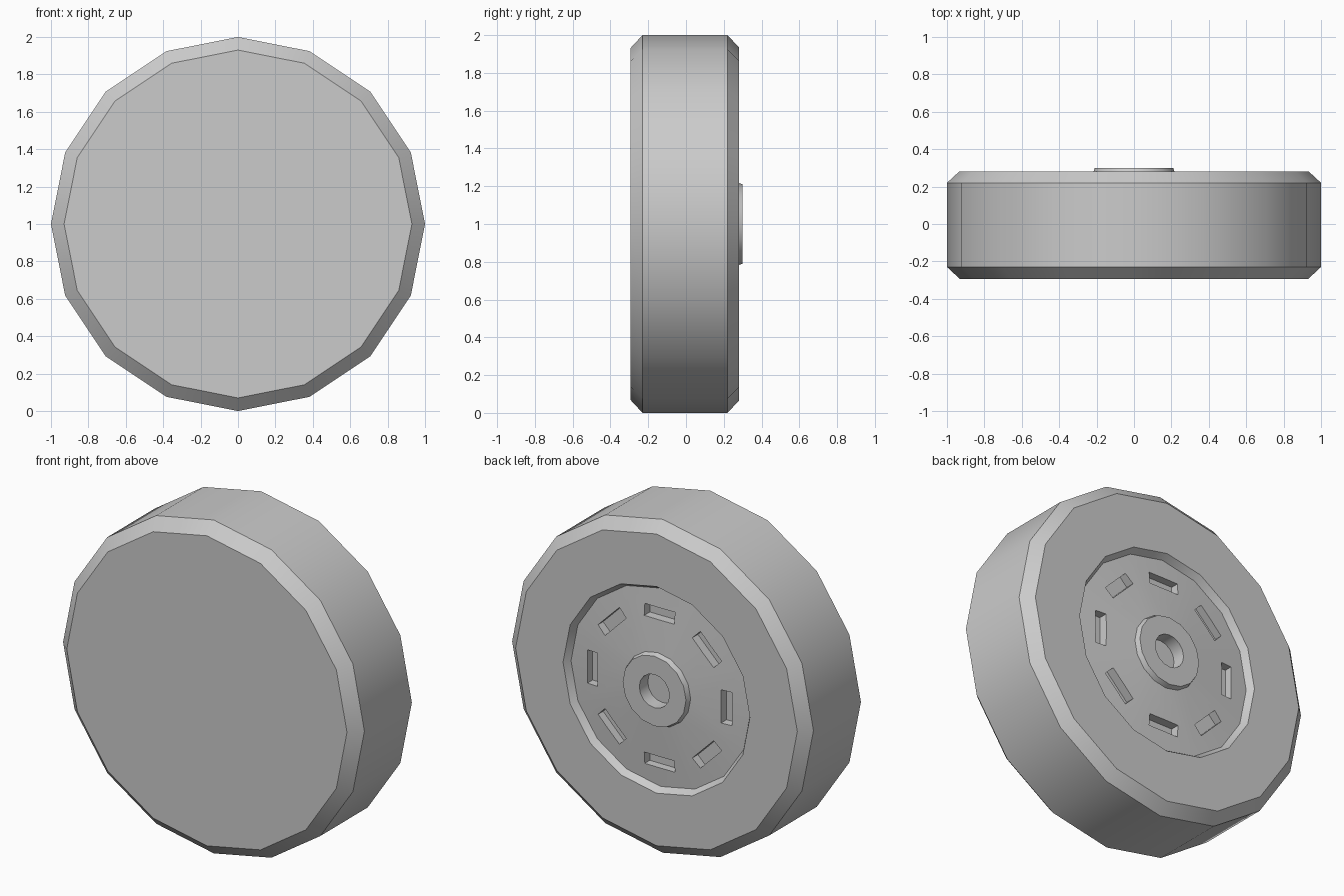
import bpy, bmesh
from math import sin, cos, pi
from mathutils import Matrix

if "Cube" in bpy.data.objects:
    bpy.data.objects.remove(bpy.data.objects["Cube"])

SIDES = 16
AXLE_Z = 1.0


def make_object(name, bm):
    bmesh.ops.recalc_face_normals(bm, faces=bm.faces[:])
    mesh = bpy.data.meshes.new(name)
    bm.to_mesh(mesh)
    bm.free()
    obj = bpy.data.objects.new(name, mesh)
    bpy.context.collection.objects.link(obj)
    return obj


def lathe(name, profile):
    """Closed solid turned around the y axis from (radius, y) points."""
    bm = bmesh.new()
    rings = []
    for r, y in profile:
        rings.append([bm.verts.new((r * sin(2 * pi * i / SIDES), y,
                                    AXLE_Z + r * cos(2 * pi * i / SIDES)))
                      for i in range(SIDES)])
    for a, b in zip(rings, rings[1:]):
        for i in range(SIDES):
            j = (i + 1) % SIDES
            bm.faces.new((a[i], a[j], b[j], b[i]))
    bm.faces.new(rings[0])
    bm.faces.new(rings[-1])
    return make_object(name, bm)


# Wheel body: tread, chamfers, recessed rim dish, raised hub, axle hole
wheel = lathe("wheel", [
    (0.93, -0.295), (1.0, -0.23), (1.0, 0.22), (0.935, 0.28),
    (0.62, 0.28), (0.595, 0.24),
    (0.22, 0.27), (0.21, 0.30),
    (0.10, 0.30), (0.10, 0.22),
])

# Ring of eight shallow slots in the dish
bm = bmesh.new()
for k in range(8):
    a = k * pi / 4
    m = (Matrix.Translation((0.445 * sin(a), 0.275, AXLE_Z + 0.445 * cos(a)))
         @ Matrix.Rotation(a, 4, 'Y') @ Matrix.Diagonal((0.20, 0.15, 0.07, 1)))
    bmesh.ops.create_cube(bm, size=1, matrix=m)
cutter = make_object("slot_cutter", bm)
cutter.hide_render = True

mod = wheel.modifiers.new("slots", 'BOOLEAN')
mod.operation = 'DIFFERENCE'
mod.solver = 'EXACT'
mod.object = cutter

bpy.context.view_layer.objects.active = wheel
wheel.select_set(True)
bpy.ops.object.modifier_apply(modifier=mod.name)
bpy.data.objects.remove(cutter)

# Smooth tread and dish, crisp edges
bpy.ops.object.shade_smooth_by_angle(angle=pi / 6)
